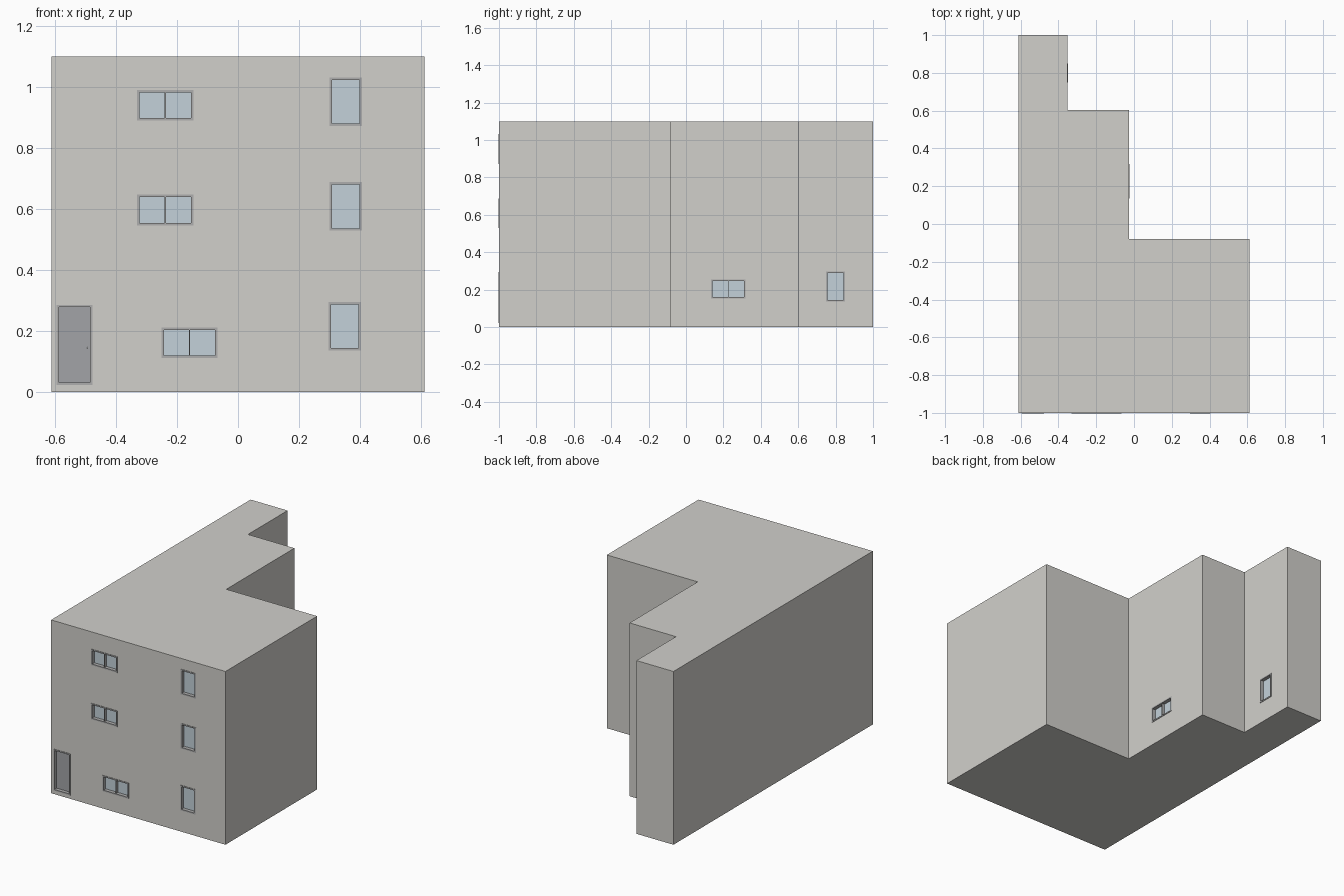
import bpy, bmesh
from mathutils import Vector, Matrix

if "Cube" in bpy.data.objects:
    bpy.data.objects.remove(bpy.data.objects["Cube"])

OUTLINE = [(-0.612, -1), (0.612, -1), (0.612, -0.08), (-0.026, -0.08),
           (-0.026, 0.603), (-0.352, 0.603), (-0.352, 1), (-0.612, 1)]
SLAB = 0.02
WALL = 0.04
SLABS = [0.0, 0.396, 0.739, 1.08]      # bottom height of every slab


def material(name, rgb):
    m = bpy.data.materials.new(name)
    m.diffuse_color = (*rgb, 1)
    m.use_nodes = True
    m.node_tree.nodes["Principled BSDF"].inputs["Base Color"].default_value = m.diffuse_color
    return m


GLASS = material("pale_glass", (0.55, 0.64, 0.70))
DOOR = material("door_grey", (0.36, 0.37, 0.39))
FRAME = material("frame_grey", (0.42, 0.42, 0.42))
PLASTER = material("plaster", (0.64, 0.63, 0.60))


def finish(name, bm, mat=None):
    me = bpy.data.meshes.new(name)
    bm.to_mesh(me)
    bm.free()
    ob = bpy.data.objects.new(name, me)
    bpy.context.collection.objects.link(ob)
    if mat:
        me.materials.append(mat)
    return ob


def prism(name, z0, z1, caps):
    bm = bmesh.new()
    low = [bm.verts.new((x, y, z0)) for x, y in OUTLINE]
    top = [bm.verts.new((x, y, z1)) for x, y in OUTLINE]
    n = len(OUTLINE)
    for i in range(n):
        j = (i + 1) % n
        bm.faces.new((low[i], low[j], top[j], top[i]))
    if caps:
        bm.faces.new(top)
        bm.faces.new(low[::-1])
    return finish(name, bm, PLASTER)


def wall_box(bm, side, u, z, d):
    """Box on a wall: u along it, z up, d outward. side None = front, else x of a right wall."""
    if side is None:
        lo, hi = (u[0], -1 - d[1], z[0]), (u[1], -1 - d[0], z[1])
    else:
        lo, hi = (side + d[0], u[0], z[0]), (side + d[1], u[1], z[1])
    lo, hi = Vector(lo), Vector(hi)
    bmesh.ops.create_cube(bm, size=1, matrix=Matrix.Translation((lo + hi) / 2)
                          @ Matrix.Diagonal((*(hi - lo), 1)))


# Openings: name, wall, left, right, bottom, top, kind
openings = [("front_door", None, -0.595, -0.477, 0.023, 0.286, "door"),
            ("ground_slider", None, -0.251, -0.067, 0.111, 0.211, "slider"),
            ("ground_window", None, 0.297, 0.403, 0.136, 0.295, "plain"),
            ("side_slider", -0.026, 0.134, 0.318, 0.153, 0.253, "slider"),
            ("rear_side_window", -0.352, 0.749, 0.851, 0.137, 0.298, "plain")]
for floor, dz in (("middle", 0), ("top", 0.344)):
    openings += [(floor + "_slider", None, -0.331, -0.146, 0.546 + dz, 0.647 + dz, "slider"),
                 (floor + "_window", None, 0.300, 0.406, 0.529 + dz, 0.688 + dz, "plain")]

# Floor and roof slabs
for i, z in enumerate(SLABS):
    prism("roof_slab" if i == 3 else f"floor_slab_{i}", z, z + SLAB, True)

# Storey walls with the openings cut through
bm = bmesh.new()
for _, side, a, b, c, d, _k in openings:
    e = 0.002
    wall_box(bm, side, (a + e, b - e), (c + e, d - e), (-WALL * 1.5, 0.03))
cutter = finish("opening_cutter", bm)
cutter.hide_render = True
for i in range(3):
    walls = prism(f"storey_walls_{i}", SLABS[i] + SLAB, SLABS[i + 1], False)
    thick = walls.modifiers.new("thickness", "SOLIDIFY")
    thick.thickness, thick.offset, thick.use_even_offset = WALL, -1, True
    cut = walls.modifiers.new("openings", "BOOLEAN")
    cut.operation, cut.object, cut.solver = "DIFFERENCE", cutter, "EXACT"
    bpy.context.view_layer.objects.active = walls
    for m in ("thickness", "openings"):
        bpy.ops.object.modifier_apply(modifier=m)
bpy.data.objects.remove(cutter)

# Frames, panes and door leaf
for name, side, a, b, c, d, kind in openings:
    w, depth = 0.008, (-0.03, 0.003)
    bm = bmesh.new()
    for z in ((c, c + w), (d - w, d)):
        wall_box(bm, side, (a, b), z, depth)
    for u in ((a, a + w), (b - w, b)):
        wall_box(bm, side, u, (c + w, d - w), depth)
    if kind == "slider":
        m = (a + b) / 2
        wall_box(bm, side, (m - 0.002, m + 0.002), (c + w, d - w), (-0.03, 0))
    finish(name + "_frame", bm, FRAME)
    bm = bmesh.new()
    wall_box(bm, side, (a + w, b - w), (c + w, d - w), (-0.03, -0.02))
    finish(name + ("_leaf" if kind == "door" else "_glass"), bm, DOOR if kind == "door" else GLASS)

# Door knob
bm = bmesh.new()
bmesh.ops.create_icosphere(bm, subdivisions=2, radius=0.004,
                           matrix=Matrix.Translation((-0.493, -0.977, 0.145)))
finish("door_knob", bm, FRAME)
